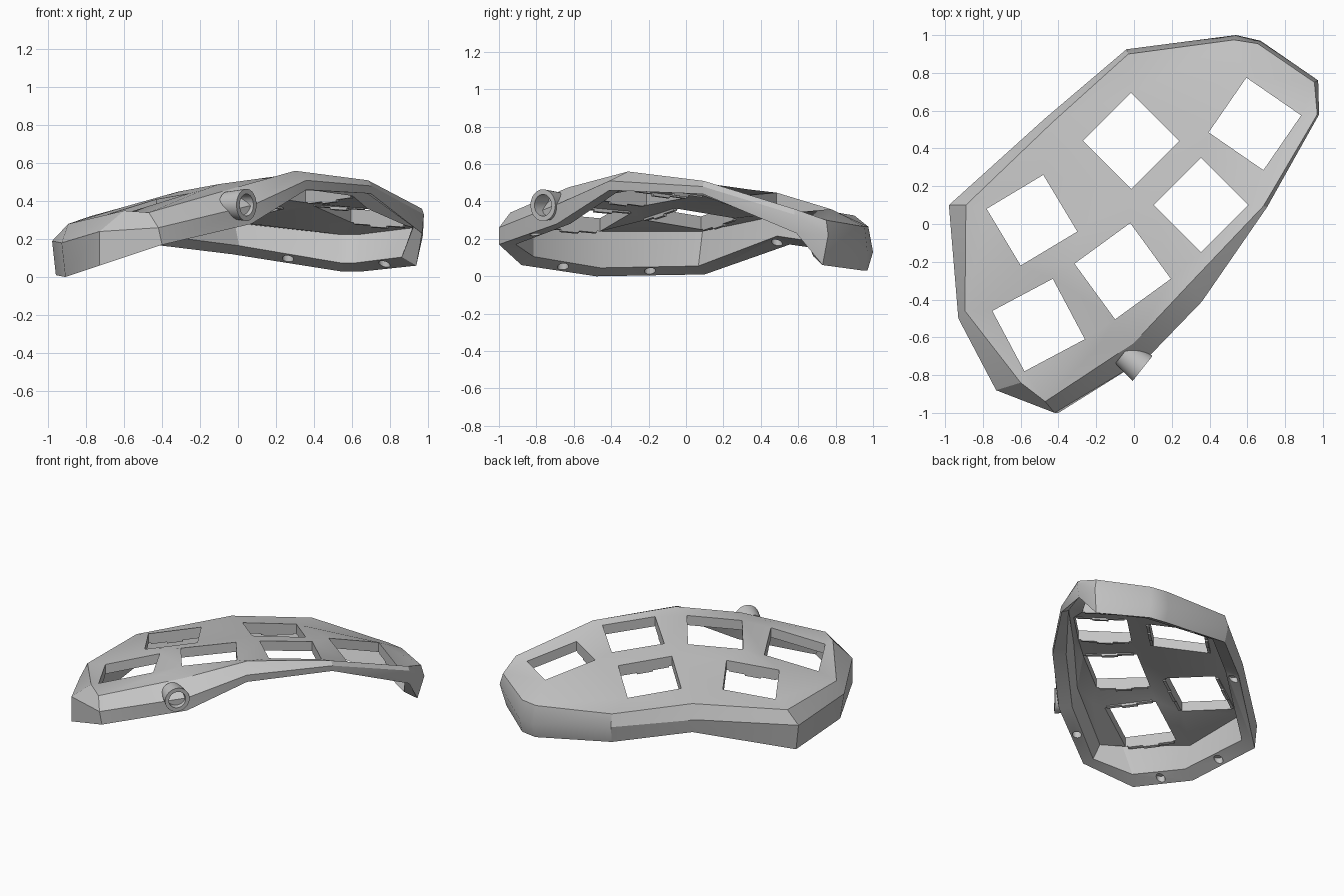
import bpy, bmesh, math
from mathutils import Vector
from mathutils.geometry import delaunay_2d_cdt

if "Cube" in bpy.data.objects:
    bpy.data.objects.remove(bpy.data.objects["Cube"], do_unlink=True)

grey = bpy.data.materials.new("plain_grey")
grey.use_nodes = True
grey.diffuse_color = (0.55, 0.55, 0.55, 1)
grey.node_tree.nodes["Principled BSDF"].inputs["Base Color"].default_value = grey.diffuse_color

# Clockwise outline corners: top plate edge, widest wall line, bottom rim
TOP = [(-.89, .1, .28), (-.43, .54, .37), (-.03, .9, .325), (.53, .975, .265), (.655, .955, .265),
       (.955, .75, .3), (.97, .58, .36), (.685, .095, .51), (.3, -.31, .56), (0, -.63, .475),
       (-.47, -.94, .34), (-.6, -.84, .35), (-.895, -.46, .28)]
WALL = [(-.98, .1, .19), (-.47, .56, .27), (-.04, .925, .24), (.54, 1, .13), (.67, .97, .13),
        (.975, .76, .22), (.98, .58, .33), (.705, .09, .48), (.36, -.41, .51), (.08, -.7, .38),
        (-.42, -1, .26), (-.73, -.88, .24), (-.93, -.5, .18)]
RIM = [(-.96, .1, .01), (-.44, .555, .17), (-.03, .9, .12), (.54, .97, .03), (.66, .95, .03),
       (.94, .73, .06), (.97, .59, .23), (.7, .09, .44), (.36, -.41, .46), (.07, -.69, .28),
       (-.4, -1, .17), (-.73, -.88, .06), (-.91, -.48, 0)]
# Square openings: centre, vector to first corner, rise to first and second corner
OPENINGS = [(-.54, .02, .375, -.24, .06, -.055, .005), (-.015, .44, .415, -.255, 0, -.015, -.055),
            (.64, .53, .394, -.045, .245, -.035, -.053), (.355, .1, .4975, 0, .25, -.035, 0),
            (-.06, -.25, .49, .04, .255, 0, .04), (-.505, -.535, .375, .075, .245, .035, .065)]
RIDGE = Vector((-.18, -.64, .46))
PLATE = 0.07


def finish(name, bm):
    bmesh.ops.recalc_face_normals(bm, faces=bm.faces)
    mesh = bpy.data.meshes.new(name)
    bm.to_mesh(mesh)
    bm.free()
    mesh.materials.append(grey)
    ob = bpy.data.objects.new(name, mesh)
    bpy.context.collection.objects.link(ob)
    return ob


def smooth(ob, degrees=30):
    bpy.ops.object.select_all(action='DESELECT')
    ob.select_set(True)
    bpy.context.view_layer.objects.active = ob
    bpy.ops.object.shade_smooth_by_angle(angle=math.radians(degrees))


def inset(ring, distance, drop):
    """Move a clockwise ring inwards and down."""
    pts = [Vector(p) for p in ring]
    out = []
    for i, p in enumerate(pts):
        a = (p - pts[i - 1]).xy.normalized()
        b = (pts[(i + 1) % len(pts)] - p).xy.normalized()
        n = Vector((a.y + b.y, -a.x - b.x)).normalized()
        out.append(p + Vector((n.x * distance, n.y * distance, -drop)))
    return out


def inside(p, poly):
    hit = False
    for i, b in enumerate(poly):
        a = poly[i - 1]
        if (a.y > p.y) != (b.y > p.y) and p.x < (b.x - a.x) * (p.y - a.y) / (b.y - a.y) + a.x:
            hit = not hit
    return hit


def corners(o):
    c, u, v = Vector(o[:3]), Vector((o[3], o[4], o[5])), Vector((o[4], -o[3], o[6]))
    return [c + u, c + v, c - u, c - v]


def bridge(bm, a, b):
    for i in range(len(a)):
        bm.faces.new((a[i - 1], a[i], b[i], b[i - 1]))


def plate(bm, ring, holes, extra):
    """Triangulate a surface between a ring and its square holes."""
    loops = [ring] + holes
    verts, edges = [], []
    for loop in loops:
        s, n = len(verts), len(loop)
        edges += [(s + i, s + (i + 1) % n) for i in range(n)]
        verts += loop
    verts.append(bm.verts.new(extra))
    flat = [v.co.xy for v in verts]
    polys = [[v.co for v in loop] for loop in loops]
    pts, _, tris, orig, _, _ = delaunay_2d_cdt(flat, edges, [], 0, 1e-5)
    for t in tris:
        mid = sum((pts[i] for i in t), Vector((0, 0))) / len(t)
        if inside(mid, polys[0]) and not any(inside(mid, h) for h in polys[1:]):
            bm.faces.new([verts[orig[i][0]] for i in t])


# Shell: plate, faceted outer wall, rim and inner wall
bm = bmesh.new()
under = inset(TOP, .03, .04)
rim_inner = inset(RIM, .09, 0)
for p, q in zip(rim_inner, under):
    if p.x - p.y < .4:      # rim slopes up inwards, except along the raised front side
        p.z += .045
    if q.z - p.z < .055:    # rim pinches out where the wall is low
        p.xyz = q - Vector((0, 0, .015))
rings = [[bm.verts.new(p) for p in ring] for ring in (TOP, WALL, RIM, rim_inner, under)]
for a, b in zip(rings, rings[1:]):
    bridge(bm, a, b)
down = Vector((0, 0, -PLATE))
upper = [[bm.verts.new(p) for p in corners(o)] for o in OPENINGS]
lower = [[bm.verts.new(p + down) for p in corners(o)] for o in OPENINGS]
plate(bm, rings[0], upper, RIDGE)
plate(bm, rings[-1], lower, RIDGE + down)
for a, b in zip(upper, lower):
    bridge(bm, a, b)
shell = finish("shell", bm)

# Blind screw holes in the rim
bm = bmesh.new()
centres = inset(RIM, .045, -.01)
for i, j in ((0, 1), (2, 3), (4, 5), (9, 10), (11, 12), (12, 0)):
    t = .92 if i == 0 else .5
    made = bmesh.ops.create_cone(bm, cap_ends=True, segments=24, radius1=.03, radius2=.03, depth=.08)
    bmesh.ops.translate(bm, verts=made["verts"], vec=centres[i].lerp(centres[j], t))
cutter = finish("screw_hole_cutter", bm)
cutter.hide_render = True
cutter.hide_set(True)
cut = shell.modifiers.new("screw_holes", 'BOOLEAN')
cut.operation = 'DIFFERENCE'
cut.solver = 'EXACT'
cut.object = cutter
smooth(shell)

# Slim stepped ledges under two opposite sides of every opening
bm = bmesh.new()
for o in OPENINGS:
    pts = corners(o)
    centre = Vector(o[:3])
    for k in (0, 2):
        a, b = pts[k], pts[k + 1]
        out = ((a + b) / 2 - centre).normalized()
        for start, end, depth in ((.05, .95, .008), (.35, .65, .018)):
            p, q = a.lerp(b, start), a.lerp(b, end)
            layers = []
            for z in (PLATE - .01, PLATE + depth):
                d = Vector((0, 0, -z))
                layers.append([bm.verts.new(x + d) for x in
                               (p, q, q + out * .02, p + out * .02)])
            bridge(bm, *layers)
            for layer in layers:
                bm.faces.new(layer)
finish("opening_ledges", bm)

# Cable collar: a short hollow tube on the front wall
bm = bmesh.new()
axis = Vector((.78, -.62, 0))
side = Vector((.62, .78, 0))
mouth = Vector((.045, -.765, .38))
tube = []
for radius, back in ((.07, .13), (.085, 0), (.058, 0), (.055, .11)):
    loop = []
    for k in range(32):
        ang = math.tau * k / 32
        loop.append(bm.verts.new(mouth - axis * back + side * radius * math.cos(ang)
                                 + Vector((0, 0, radius * math.sin(ang)))))
    tube.append(loop)
for a, b in zip(tube, tube[1:]):
    bridge(bm, a, b)
bm.faces.new(tube[0])
bm.faces.new(tube[-1])
smooth(finish("cable_collar", bm))
